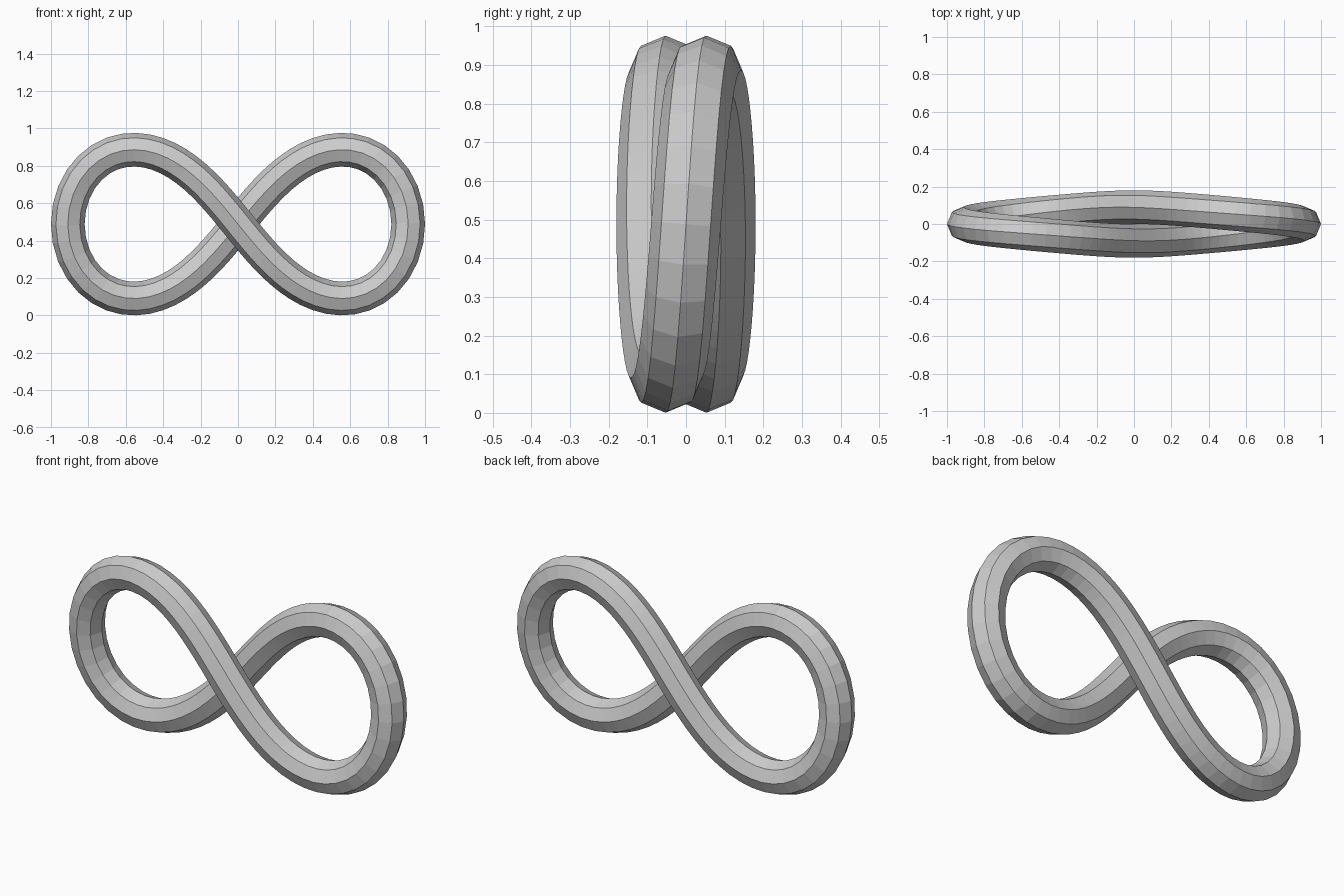
import bpy
import bmesh
from math import sin, cos, pi
from mathutils import Vector

if "Cube" in bpy.data.objects:
    bpy.data.objects.remove(bpy.data.objects["Cube"], do_unlink=True)

SEGMENTS, SIDES = 80, 8
RADIUS = 0.09
HALF_WIDTH, LOOP_SCALE = 0.91, 1.125
MID_HEIGHT = 0.488


def path(t):
    # Lemniscate whose two strands pass in front of and behind each other
    d = 1 + sin(t) ** 2
    return Vector((HALF_WIDTH * cos(t) / d,
                   RADIUS * sin(t),
                   MID_HEIGHT + LOOP_SCALE * sin(t) * cos(t) / d))


# Plain grey material
grey = bpy.data.materials.new("plain grey")
grey.use_nodes = True
colour = (0.6, 0.6, 0.6, 1)
grey.diffuse_color = colour
grey.node_tree.nodes["Principled BSDF"].inputs["Base Color"].default_value = colour

# Octagonal tube swept around the closed path, one ridge facing front and back
bm = bmesh.new()
rings = []
for i in range(SEGMENTS):
    t = 2 * pi * i / SEGMENTS
    tangent = (path(t + 0.001) - path(t - 0.001)).normalized()
    side = tangent.cross(Vector((0, 1, 0))).normalized()
    depth = side.cross(tangent)
    ring = []
    for k in range(SIDES):
        a = 2 * pi * k / SIDES
        ring.append(bm.verts.new(path(t) + RADIUS * (cos(a) * side + sin(a) * depth)))
    rings.append(ring)

for i, ring in enumerate(rings):
    following = rings[(i + 1) % SEGMENTS]
    for k in range(SIDES):
        n = (k + 1) % SIDES
        bm.faces.new((ring[k], ring[n], following[n], following[k]))
bmesh.ops.recalc_face_normals(bm, faces=bm.faces)

mesh = bpy.data.meshes.new("infinity_loop")
bm.to_mesh(mesh)
bm.free()
mesh.materials.append(grey)
loop = bpy.data.objects.new("infinity_loop", mesh)
bpy.context.collection.objects.link(loop)
